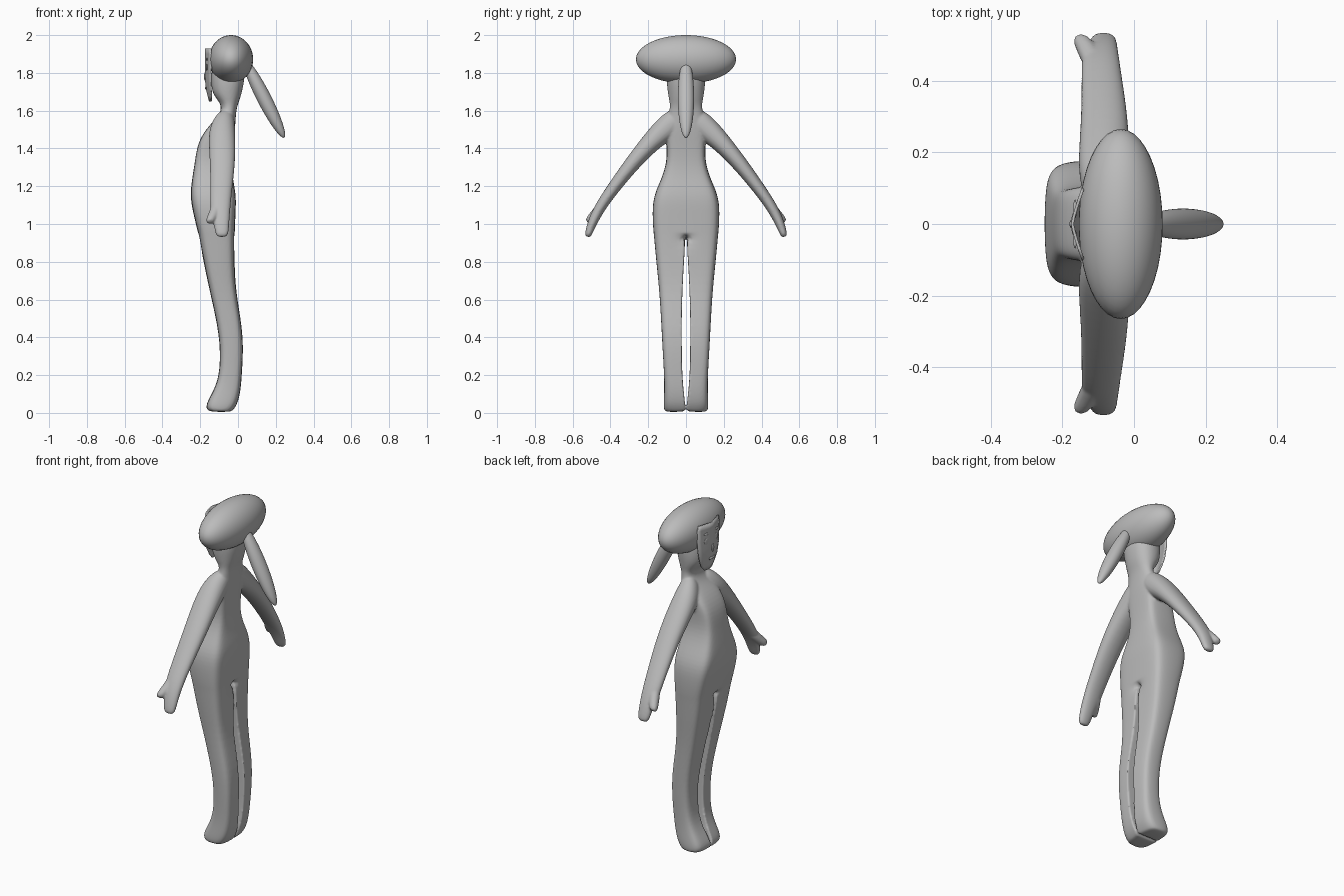
import bpy, bmesh, math
from mathutils import Vector

if "Cube" in bpy.data.objects:
    bpy.data.objects.remove(bpy.data.objects["Cube"])

grey = bpy.data.materials.new("plain grey")
grey.diffuse_color = (0.5, 0.5, 0.5, 1)
grey.use_nodes = True
grey.node_tree.nodes["Principled BSDF"].inputs["Base Color"].default_value = grey.diffuse_color


def finish(name, bm):
    bmesh.ops.recalc_face_normals(bm, faces=bm.faces)
    me = bpy.data.meshes.new(name)
    bm.to_mesh(me)
    bm.free()
    for p in me.polygons:
        p.use_smooth = True
    me.materials.append(grey)
    ob = bpy.data.objects.new(name, me)
    bpy.context.collection.objects.link(ob)
    return ob


def spow(v, e):
    return math.copysign(abs(v) ** e, v)


def skin(bm, rows):
    """Bridge vertex rows into a closed, capped tube."""
    n = len(rows[0])
    for a, b in zip(rows, rows[1:]):
        for i in range(n):
            j = (i + 1) % n
            bm.faces.new((a[i], a[j], b[j], b[i]))
    bm.faces.new(rows[0])
    bm.faces.new(rows[-1])


def ellipsoid(name, centre, radii, tilt=0):
    bm = bmesh.new()
    bmesh.ops.create_uvsphere(bm, u_segments=40, v_segments=24, radius=1)
    bmesh.ops.scale(bm, vec=radii, verts=bm.verts)
    ob = finish(name, bm)
    ob.location = centre
    ob.rotation_euler = (0, tilt, 0)
    return ob


# Half body, foot to head: z, front x, back x, inner y, outer y, squareness
half = [(0.005, -0.140, -0.035, 0.008, 0.105, 3), (0.015, -0.168, -0.025, 0.004, 0.116, 3.5),
        (0.05, -0.168, -0.002, 0.005, 0.118, 4), (0.12, -0.127, 0.014, 0.013, 0.114, 4),
        (0.20, -0.099, 0.020, 0.020, 0.115, 4), (0.32, -0.093, 0.027, 0.022, 0.122, 4),
        (0.45, -0.105, 0.023, 0.024, 0.129, 4), (0.64, -0.148, -0.012, 0.020, 0.139, 4),
        (0.80, -0.182, -0.020, 0.011, 0.156, 4.5), (0.94, -0.208, -0.018, 0.002, 0.168, 4.5),
        (0.96, -0.213, -0.017, 0, 0.171, 4.5), (1.06, -0.238, -0.013, 0, 0.177, 4.5),
        (1.15, -0.254, -0.009, 0, 0.170, 4.5), (1.24, -0.243, -0.028, 0, 0.128, 4.5),
        (1.33, -0.228, -0.034, 0, 0.099, 4.5), (1.43, -0.214, -0.025, 0, 0.102, 4.5),
        (1.51, -0.165, -0.015, 0, 0.110, 3.5), (1.565, -0.108, -0.012, 0, 0.098, 2.5),
        (1.62, -0.082, -0.006, 0, 0.082, 2.3), (1.66, -0.112, 0.010, 0, 0.090, 2.3),
        (1.70, -0.140, 0.022, 0, 0.097, 2.3), (1.77, -0.144, 0.037, 0, 0.104, 2.3),
        (1.86, -0.138, 0.035, 0, 0.095, 2.3)]

# Arm: y, z, centre x, half depth, half thickness
arm = [(0.02, 1.575, -0.060, 0.035, 0.050), (0.06, 1.545, -0.072, 0.055, 0.066),
       (0.11, 1.503, -0.083, 0.068, 0.066), (0.18, 1.440, -0.085, 0.072, 0.053),
       (0.285, 1.322, -0.081, 0.067, 0.041), (0.42, 1.143, -0.091, 0.056, 0.031),
       (0.465, 1.07, -0.094, 0.053, 0.029), (0.495, 1.01, -0.088, 0.042, 0.025),
       (0.516, 0.95, -0.085, 0.036, 0.020), (0.522, 0.931, -0.085, 0.024, 0.013)]
thumb = [(0.43, 1.12, -0.100, 0.035, 0.025), (0.470, 1.062, -0.122, 0.030, 0.028),
         (0.508, 1.022, -0.144, 0.026, 0.024), (0.522, 1.008, -0.150, 0.018, 0.016)]

bm = bmesh.new()
crease = bm.edges.layers.float.new("crease_edge")

# Both halves share the middle line above the crotch
top = {}
prev = {}
for r, (z, x0, x1, yi, yo, p) in enumerate(half):
    cx, hx = (x0 + x1) / 2, (x1 - x0) / 2 * 1.01
    shared = None
    for s in (1, -1):
        row = []
        for k in range(9):
            t = math.pi * k / 8
            x = cx - hx * spow(math.cos(t) if k != 4 else 0, 2 / p)
            y = yi + (yo - yi) * 1.02 * (math.sin(t) ** (2 / p) if 0 < k < 8 else 0)
            if yi == 0 and shared and k in (0, 8):
                row.append(shared[k])
            else:
                row.append(bm.verts.new((x, s * y, z)))
        shared = shared or row
        if r == 0 or r == len(half) - 1:
            bm.faces.new(row)
        if s in prev:
            old = prev[s]
            for k in range(8):
                bm.faces.new((old[k], old[k + 1], row[k + 1], row[k]))
            if yi > 0:                  # inner wall of the leg, crisp edges
                f = bm.faces.new((old[8], old[0], row[0], row[8]))
                f.edges[1][crease] = f.edges[3][crease] = 1
            elif half[r - 1][3] > 0:
                top[s] = (old[0], old[8], row[0], row[8])
        prev[s] = row
# Crotch bridge between the two legs
a, b = top[1], top[-1]
bm.faces.new((a[0], a[1], b[1], b[0]))
bm.faces.new((a[0], b[0], a[2]))
bm.faces.new((a[1], b[1], a[3]))


def limb(pts, s, n=12, power=2.2):
    """Tube along a path in the y-z plane, mirrored by s."""
    rows = []
    for i, (y, z, x, hx, hp) in enumerate(pts):
        a, b = pts[max(i - 1, 0)], pts[min(i + 1, len(pts) - 1)]
        d = Vector((0, b[0] - a[0], b[1] - a[1])).normalized()
        row = []
        for k in range(n):
            t = 2 * math.pi * (k + 0.5) / n
            u = spow(math.cos(t), 2 / power) * hx * 1.03
            v = spow(math.sin(t), 2 / power) * hp * 1.03
            row.append(bm.verts.new((x + u, s * (y - d.z * v), z + d.y * v)))
        rows.append(row)
    skin(bm, rows)


for s in (1, -1):
    limb(arm, s)
    limb(thumb, s)

# Fuse the body, arms and thumbs into one smooth skin
body = finish("body", bm)
m = body.modifiers.new("round", 'SUBSURF')
m.levels = m.render_levels = 2
m = body.modifiers.new("fuse", 'REMESH')
m.mode = 'VOXEL'
m.voxel_size = 0.006
m.use_smooth_shade = True
m = body.modifiers.new("blend", 'SMOOTH')
m.factor = 0.5
m.iterations = 4

# Hair cap and hanging tail
ellipsoid("hair_cap", (-0.037, 0, 1.872), (0.117, 0.265, 0.128))
ellipsoid("hair_tail", (0.137, 0, 1.668), (0.038, 0.043, 0.237), math.radians(-27))


# Face mask: curved sheet that narrows to the chin
def face_x(y, z):
    return -0.172 + 0.03 * (abs(y) / 0.1) ** 1.2 + max(0, 1.74 - z) * 0.25


bm = bmesh.new()
grid = []
for z, w in ((1.65, 0.035), (1.68, 0.062), (1.72, 0.080), (1.78, 0.095),
             (1.84, 0.1), (1.90, 0.1), (1.93, 0.09)):
    grid.append([bm.verts.new((face_x(w * k / 4, z), w * k / 4, z)) for k in range(-4, 5)])
for a, b in zip(grid, grid[1:]):
    for k in range(8):
        bm.faces.new((a[k], a[k + 1], b[k + 1], b[k]))
mask = finish("face_mask", bm)
m = mask.modifiers.new("thickness", 'SOLIDIFY')
m.thickness = 0.008
m.offset = 0


# Thin raised features on the mask
def feature(name, y, z, ry, rz):
    ellipsoid(name, (face_x(y, z) - 0.003, y, z), (0.005, ry, rz))


for s, side in ((1, "left"), (-1, "right")):
    feature(side + "_eye", s * 0.042, 1.83, 0.022, 0.018)
    feature(side + "_brow", s * 0.042, 1.872, 0.026, 0.007)
feature("nose", 0, 1.78, 0.011, 0.022)
feature("mouth", 0, 1.72, 0.03, 0.008)
